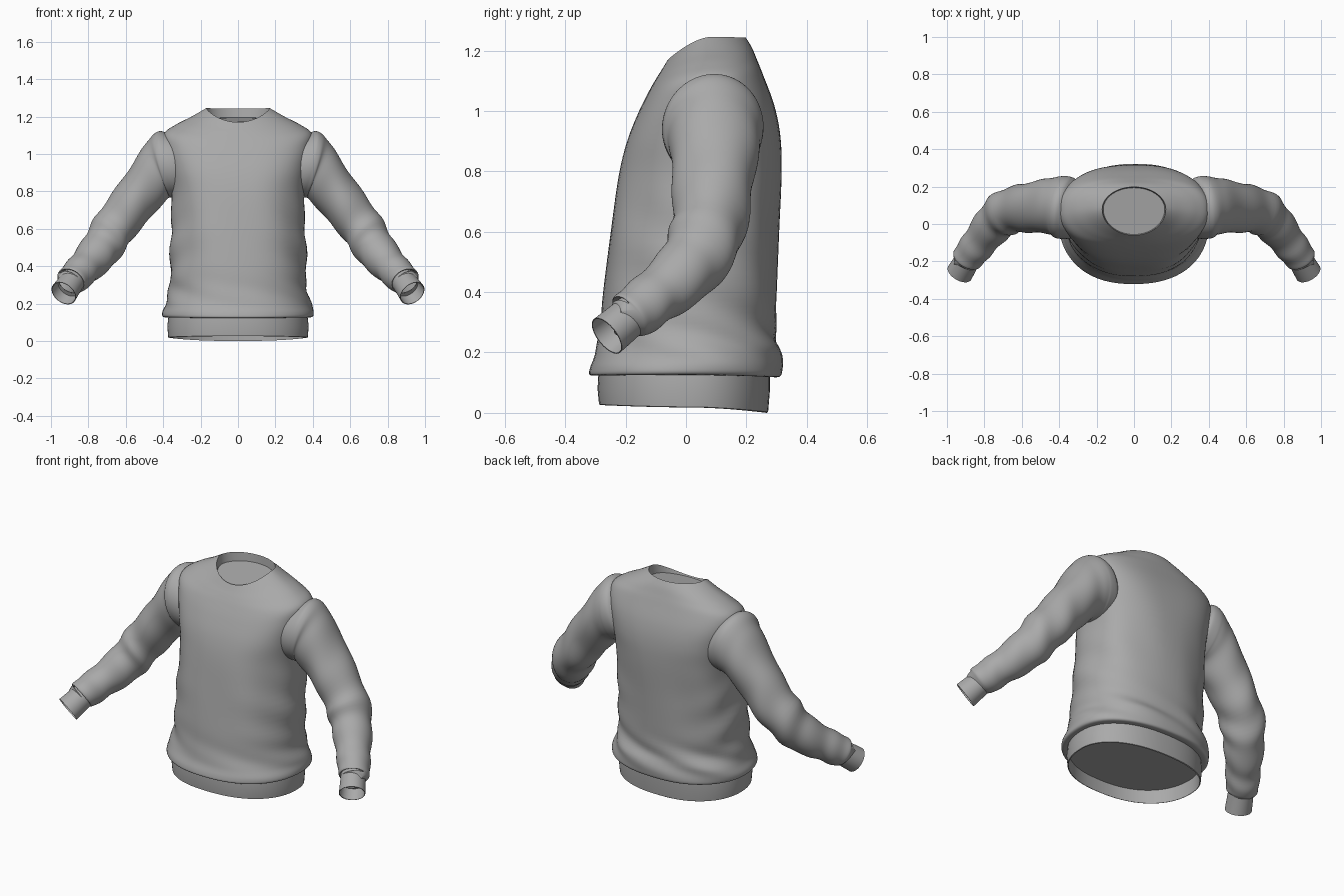
import bpy, bmesh, math
from mathutils import Vector

cube = bpy.data.objects.get("Cube")
if cube:
    bpy.data.objects.remove(cube, do_unlink=True)

SIDES = 72
ANGLES = [2 * math.pi * i / SIDES for i in range(SIDES)]

fabric = bpy.data.materials.new("grey fabric")
fabric.use_nodes = True
GREY = (0.40, 0.40, 0.40, 1)
fabric.diffuse_color = GREY
fabric.node_tree.nodes["Principled BSDF"].inputs["Base Color"].default_value = GREY


def resample(rows, steps):
    """Smooth Catmull-Rom interpolation of rows; gives (t, row) pairs."""
    out = []
    last = len(rows) - 1
    for i in range(last):
        quad = [rows[max(0, min(last, i + k))] for k in (-1, 0, 1, 2)]
        for s in range(steps):
            u = s / steps
            out.append((i + u, [
                b + 0.5 * u * (c - a + u * (2*a - 5*b + 4*c - d + u * (3*(b - c) + d - a)))
                for a, b, c, d in zip(*quad)]))
    out.append((last, list(rows[-1])))
    return out


def loft(name, rings, cap_end=False):
    """Skin a list of point rings into one smooth object."""
    bm = bmesh.new()
    loops = [[bm.verts.new(p) for p in ring] for ring in rings]
    for a, b in zip(loops, loops[1:]):
        for i in range(SIDES):
            j = (i + 1) % SIDES
            bm.faces.new((a[i], a[j], b[j], b[i]))
    if cap_end:
        bm.faces.new(loops[-1])
    bmesh.ops.recalc_face_normals(bm, faces=bm.faces)
    mesh = bpy.data.meshes.new(name)
    bm.to_mesh(mesh)
    bm.free()
    mesh.materials.append(fabric)
    ob = bpy.data.objects.new(name, mesh)
    bpy.context.collection.objects.link(ob)
    bpy.ops.object.select_all(action='DESELECT')
    ob.select_set(True)
    bpy.context.view_layer.objects.active = ob
    bpy.ops.object.shade_smooth_by_angle(angle=math.radians(45))


def bump(x, centre, width):
    return math.exp(-((x - centre) / width) ** 2)


def body_ring(row, folds=0.0):
    """Row: front z, side z, back z, half width, front y, back y, roundness."""
    zf, zs, zb, hw, yf, yb, power = row
    mid = yf + 0.54 * (yb - yf)
    ring = []
    for a in ANGLES:
        c, s = math.cos(a), math.sin(a)
        z = zs + ((zb if s > 0 else zf) - zs) * abs(s) ** 1.6
        back = 0.5 + 0.5 * s
        # Gathers above the waistband, soft drapes, and creases down the flanks
        k = 1 + folds * (
            0.024 * bump(z, 0.24, 0.08) * (0.3 + back) * math.sin(5 * a + 40 * z)
            + 0.010 * bump(z, 0.6, 0.25) * math.sin(7 * a + 5 * z)
            + 0.020 * bump(z, 0.48, 0.2) * c * c * math.sin(30 * z + 4 * s))
        x = hw * k * math.copysign(abs(c) ** power, c)
        reach = (yb - mid) if s > 0 else (mid - yf)
        y = mid + reach * k * math.copysign(abs(s) ** (0.5 + power / 2), s)
        ring.append(Vector((x, y, z)))
    return ring


# Torso: from the gathered bottom up to the neckline
torso_rows = [
    (.125, .125, .12, .368, -.285, .270, .86),
    (.125, .130, .12, .400, -.318, .310, .86),
    (.150, .155, .15, .405, -.318, .318, .86),
    (.200, .200, .21, .390, -.300, .314, .86),
    (.280, .280, .28, .367, -.285, .297, .86),
    (.400, .400, .40, .365, -.275, .300, .86),
    (.600, .600, .60, .358, -.252, .306, .83),
    (.780, .780, .80, .355, -.225, .316, .78),
    (.900, .920, .92, .372, -.195, .312, .70),
    (1.00, 1.04, 1.02, .395, -.155, .292, .70),
    (1.07, 1.11, 1.12, .395, -.120, .255, .74),
    (1.11, 1.157, 1.17, .332, -.097, .235, .84),
    (1.14, 1.20, 1.21, .248, -.078, .218, .92),
    (1.17, 1.245, 1.243, .170, -.060, .198, 1),
]
torso = [body_ring(row, folds=1.0) for t, row in resample(torso_rows, 6)]
# Shallow closed hollow inside the neckline
torso.append(body_ring((1.163, 1.19, 1.195, .164, -.056, .194, 1)))
loft("torso", torso, cap_end=True)

# Ribbed waistband with an inner wall and a closed inside
loft("waistband", [body_ring(row) for row in (
    (.130, .130, .130, .372, -.290, .278, .86),
    (.080, .080, .075, .378, -.293, .278, .86),
    (.028, .020, .003, .373, -.288, .272, .86),
    (.026, .018, .000, .368, -.283, .267, .86),
    (.100, .100, .100, .364, -.282, .267, .86))], cap_end=True)


def sleeve_rings(rows, side, folds=0.0, steps=8):
    """Row: centre x, y, z, upward half axis x, z, half width across."""
    samples = resample(rows, steps)
    centres = [Vector(r[:3]) for t, r in samples]
    rings = []
    for n, (t, r) in enumerate(samples):
        tangent = centres[min(n + 1, len(centres) - 1)] - centres[max(n - 1, 0)]
        up = Vector((r[3], 0, r[4]))
        across = up.cross(tangent).normalized() * r[5]
        ring = []
        for a in ANGLES:
            # Slanted creases, strongest around the elbow and above the cuff
            wave = math.sin(6.2 * t + 1.3 * math.cos(a + 0.9) + 0.7 * math.sin(2 * a))
            strength = 0.2 * bump(t, 3.3, 0.8) + bump(t, 5.2, 0.9) + 0.7 * bump(t, 7.2, 0.8)
            k = 1 + folds * (strength * wave + 0.4 * bump(t, 4, 1) * math.sin(3 * a + 3 * t))
            p = centres[n] + k * (up * math.cos(a) + across * math.sin(a))
            ring.append(Vector((p.x * side, p.y, p.z)))
        rings.append(ring)
    return rings


sleeve_rows = [
    (.250, .080, .960, .030, .110, .120),
    (.330, .082, .945, .042, .163, .160),
    (.390, .090, .943, .042, .175, .168),
    (.440, .094, .900, .062, .143, .152),
    (.550, .090, .757, .071, .107, .133),
    (.672, .068, .590, .080, .086, .122),
    (.752, -.002, .470, .074, .077, .108),
    (.828, -.100, .385, .066, .061, .092),
    (.888, -.180, .325, .067, .050, .084),
    (.894, -.188, .320, .050, .040, .064),
]
cuff_rows = [
    (.868, -.155, .345, .050, .042, .066),
    (.900, -.208, .300, .053, .043, .068),
    (.932, -.262, .255, .057, .045, .070),
]
inner_rows = [
    (.932, -.262, .255, .054, .042, .067),
    (.904, -.215, .293, .051, .040, .064),
]

# Sleeves, rooted inside the torso, and cuffs on both sides
for label, side in (("left", 1), ("right", -1)):
    loft(label + "_sleeve", sleeve_rings(sleeve_rows, side, folds=0.06))
    outer = sleeve_rings(cuff_rows, side, steps=3)
    # The inner wall runs back up the cuff, so its rings are turned to match
    inner = [[ring[-i % SIDES] for i in range(SIDES)]
             for ring in sleeve_rings(inner_rows, side, steps=2)]
    loft(label + "_cuff", outer + inner, cap_end=True)
